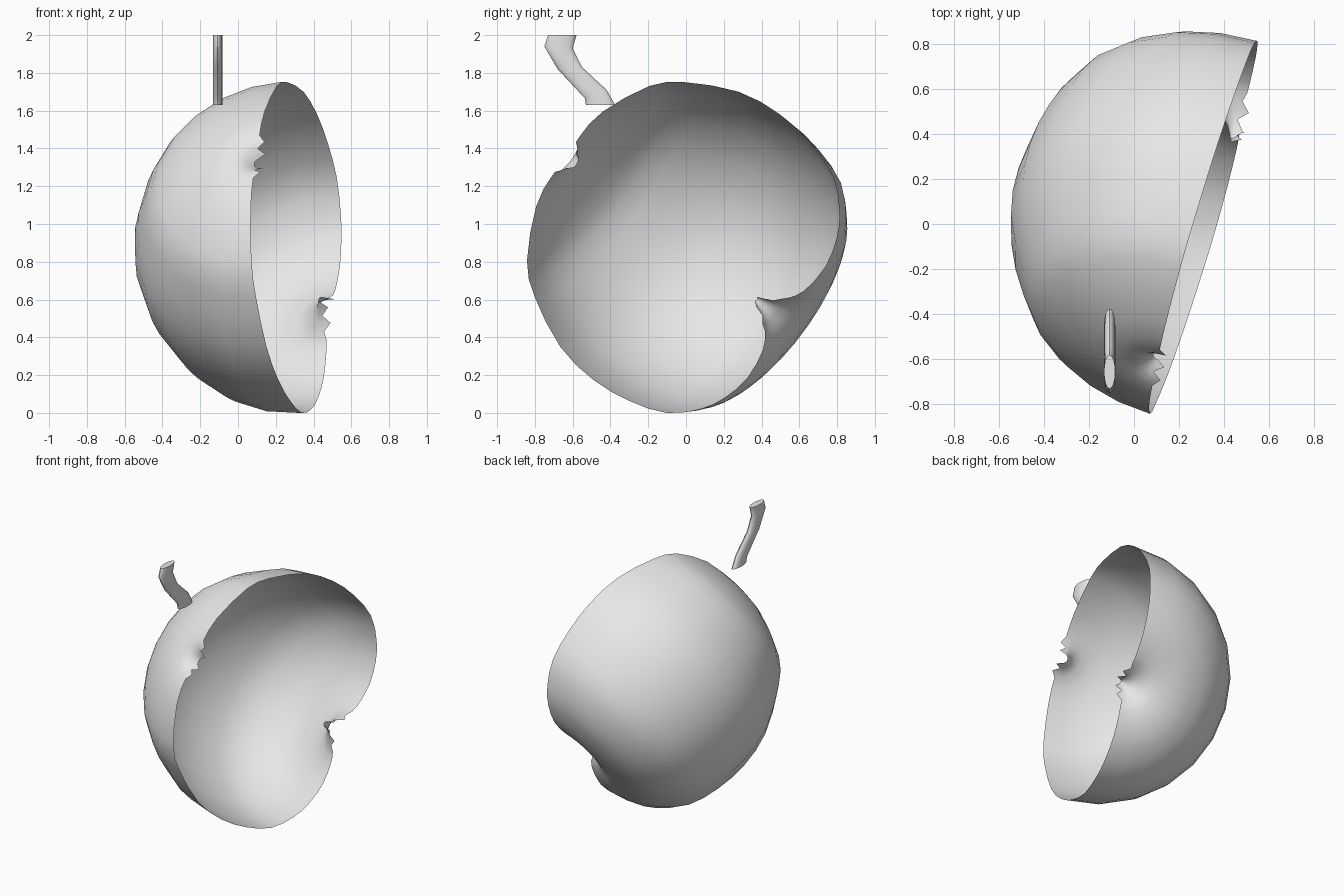
import bpy, math
from mathutils import Vector

cube = bpy.data.objects.get("Cube")
if cube:
    bpy.data.objects.remove(cube)

grey = bpy.data.materials.new("plain grey")
grey.use_nodes = True
grey.diffuse_color = (0.8, 0.8, 0.8, 1)
grey.node_tree.nodes["Principled BSDF"].inputs["Base Color"].default_value = (0.8, 0.8, 0.8, 1)


def add_object(name, verts, faces):
    mesh = bpy.data.meshes.new(name)
    mesh.from_pydata(verts, [], faces)
    mesh.materials.append(grey)
    obj = bpy.data.objects.new(name, mesh)
    bpy.context.collection.objects.link(obj)
    bpy.ops.object.select_all(action='DESELECT')
    obj.select_set(True)
    bpy.context.view_layer.objects.active = obj
    bpy.ops.object.shade_smooth_by_angle(angle=math.radians(40))
    return obj


def smooth_path(pts, steps):
    """Catmull-Rom curve through the points."""
    pts = [Vector(p) for p in pts]
    ext = [pts[0]] + pts + [pts[-1]]
    out = []
    for a, b, c, d in zip(ext, ext[1:], ext[2:], ext[3:]):
        for k in range(steps):
            t = k / steps
            out.append(0.5 * (2 * b + (c - a) * t + (2 * a - 5 * b + 4 * c - d) * t**2
                              + (3 * b - a - 3 * c + d) * t**3))
    return out + [pts[-1]]


# Halved fruit shell: a half lathe about a tilted core axis, open along the cut
centre = Vector((0.315, 0, 0.88))
cut = Vector((0.957, -0.283, 0.059)).normalized()
core = Vector((-0.263, -0.771, 0.579)).normalized()
side = cut.cross(core)
profile = smooth_path([(0.03, 0.76), (0.07, 0.80), (0.14, 0.825), (0.31, 0.80), (0.57, 0.67),
                       (0.70, 0.52), (0.83, 0.25), (0.865, 0), (0.84, -0.23), (0.77, -0.44),
                       (0.64, -0.58), (0.52, -0.65), (0.36, -0.69), (0.19, -0.67),
                       (0.11, -0.62), (0.05, -0.56), (0.015, -0.48)], 2)
segments = 12
row = segments + 1
verts, faces = [], []
for i, (r, h) in enumerate(profile):
    for j in range(row):
        a = math.pi * j / segments
        p = centre + core * h + (side * math.cos(a) - cut * math.sin(a)) * r
        # ragged cut edge close to the two poles
        if r < 0.12 and j in (0, segments):
            p += cut * (0.03 if i % 2 else -0.01)
        verts.append(p)
for i in range(len(profile) - 1):
    for j in range(segments):
        q = i * row + j
        faces.append((q, q + 1, q + row + 1, q + row))
add_object("fruit_half_shell", verts, faces)

# Bent flat stem: elliptical rings between its front and back edges
edges = [((-0.53, 1.63), (-0.375, 1.63)), ((-0.535, 1.665), (-0.42, 1.71)),
         ((-0.68, 1.82), (-0.55, 1.83)), ((-0.75, 1.94), (-0.60, 1.93)),
         ((-0.73, 2.0), (-0.58, 2.0))]
sides = 16
verts, faces = [], []
for front, back in edges:
    f, b = Vector((-0.108, *front)), Vector((-0.108, *back))
    for j in range(sides):
        a = math.tau * j / sides
        verts.append((f + b) / 2 + (b - f) / 2 * math.sin(a)
                     + Vector((0.025 * math.cos(a), 0, 0)))
for i in range(len(edges) - 1):
    for j in range(sides):
        k = (j + 1) % sides
        faces.append((i * sides + j, i * sides + k, (i + 1) * sides + k, (i + 1) * sides + j))
faces.append(tuple(reversed(range(sides))))
faces.append(tuple(range(len(verts) - sides, len(verts))))
add_object("stem", verts, faces)
